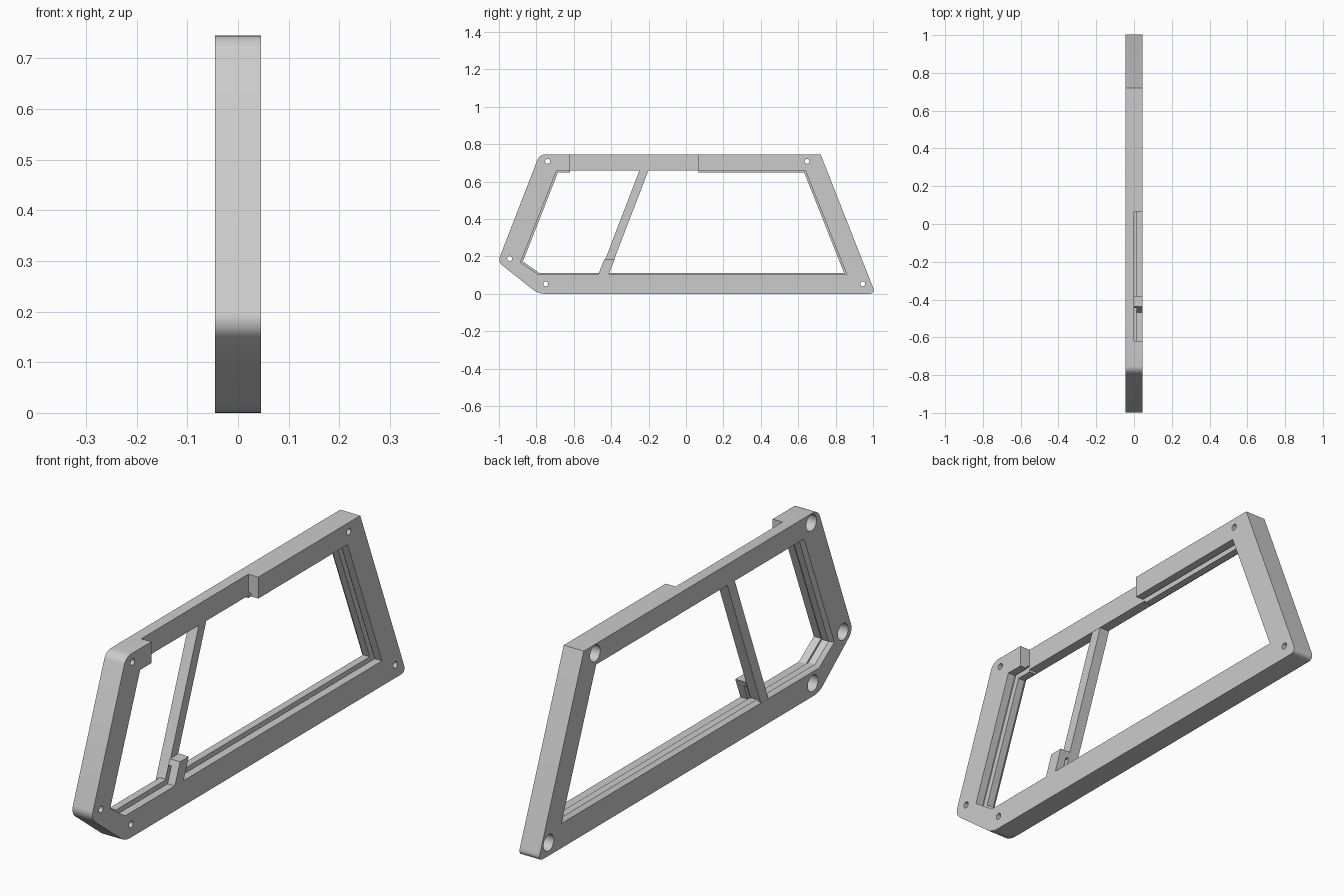
import bpy, bmesh, math
from mathutils import Vector

if "Cube" in bpy.data.objects:
    bpy.data.objects.remove(bpy.data.objects["Cube"])

grey = bpy.data.materials.new("light_grey")
grey.use_nodes = True
grey.diffuse_color = (0.6, 0.6, 0.6, 1)
grey.node_tree.nodes["Principled BSDF"].inputs["Base Color"].default_value = (0.6, 0.6, 0.6, 1)

HALF = 0.045


def offset(points, d):
    """Grow a counter-clockwise outline by d with mitred corners."""
    result = []
    n = len(points)
    for i in range(n):
        a, b, c = (Vector(points[(i + k) % n]) for k in (-1, 0, 1))
        u, v = (b - a).normalized(), (c - b).normalized()
        n1, n2 = Vector((u.y, -u.x)), Vector((v.y, -v.x))
        result.append(b + (n1 + n2) * d / (1 + n1.dot(n2)))
    return result


def prism(name, profile, x0, x1, end_profile=None, rounded=(), radius=0.03):
    """Solid between two outlines in the side plane."""
    bm = bmesh.new()
    a = [bm.verts.new((x0, p[0], p[1])) for p in profile]
    b = [bm.verts.new((x1, p[0], p[1])) for p in (end_profile or profile)]
    n = len(a)
    bm.faces.new(a)
    bm.faces.new(b[::-1])
    for i in range(n):
        j = (i + 1) % n
        bm.faces.new((a[i], b[i], b[j], a[j]))
    edges = [bm.edges.get((a[i], b[i])) for i in rounded]
    if edges:
        bmesh.ops.bevel(bm, geom=edges, offset=radius, offset_type='OFFSET',
                        segments=6, profile=0.5, affect='EDGES')
    bmesh.ops.recalc_face_normals(bm, faces=bm.faces[:])
    mesh = bpy.data.meshes.new(name)
    bm.to_mesh(mesh)
    bm.free()
    mesh.materials.append(grey)
    obj = bpy.data.objects.new(name, mesh)
    bpy.context.collection.objects.link(obj)
    return obj


def circle(y, z, r, n=32):
    return [(y + r * math.cos(math.tau * i / n), z + r * math.sin(math.tau * i / n))
            for i in range(n)]


def box(y0, y1, z0, z1):
    return [(y0, z0), (y1, z0), (y1, z1), (y0, z1)]


def cut(target, cutter):
    mod = target.modifiers.new("cut", 'BOOLEAN')
    mod.operation = 'DIFFERENCE'
    mod.solver = 'EXACT'
    mod.object = cutter
    bpy.context.view_layer.objects.active = target
    bpy.ops.object.modifier_apply(modifier=mod.name)
    bpy.data.objects.remove(cutter)


# Outer frame with rounded corners, top back corner left sharp
outer = [(-0.79, 0), (1.013, 0), (0.72, 0.745), (-0.783, 0.745), (-1.006, 0.17)]
frame = prism("frame", outer, -HALF, HALF, rounded=(0, 1, 3, 4))

# Window opening, panel groove, wider lip and eased edge
opening = [(-0.785, 0.112), (0.845, 0.112), (0.632, 0.648), (-0.685, 0.648), (-0.872, 0.172)]
lip = offset(opening, 0.01)
cut(frame, prism("opening_cutter", opening, -0.1, 0.1))
cut(frame, prism("groove_cutter", offset(opening, 0.022), 0, 0.012))
cut(frame, prism("lip_cutter", lip, 0.006, 0.1))
cut(frame, prism("edge_cutter", offset(opening, 0.014), -HALF - 0.002, -0.03, opening))

# Recess in the top rail between the two end tabs
cut(frame, prism("recess_cutter", box(-0.62, 0.066, 0.6, 0.8), 0, 0.1))
cut(frame, prism("rail_cutter", box(-0.62, 0.066, 0.6, 0.658), -0.1, 0.05))

# Screw holes with counterbores on the right-hand face
for y, z in [(-0.74, 0.708), (-0.943, 0.188), (-0.75, 0.053), (0.945, 0.053), (0.647, 0.708)]:
    cut(frame, prism("hole_cutter", circle(y, z, 0.013), -0.1, 0.1))
    cut(frame, prism("counterbore_cutter", circle(y, z, 0.033), -0.1, 0.01))

# Slanted divider
divider = prism("divider", [(-0.464, 0.1), (-0.416, 0.1), (-0.2, 0.662), (-0.248, 0.662)],
                -HALF, -0.001)

# Clip at the foot of the divider, with the panel slot behind it
clip = prism("clip", [(-0.472, 0.095), (-0.416, 0.095), (-0.38, 0.187), (-0.436, 0.187)],
             -0.002, HALF)
cut(clip, prism("slot_cutter", box(-0.6, -0.3, 0.05, 0.165), 0, 0.012))

for obj in (frame, divider, clip):
    bpy.ops.object.select_all(action='DESELECT')
    obj.select_set(True)
    bpy.context.view_layer.objects.active = obj
    bpy.ops.object.shade_smooth_by_angle(angle=math.radians(30))
